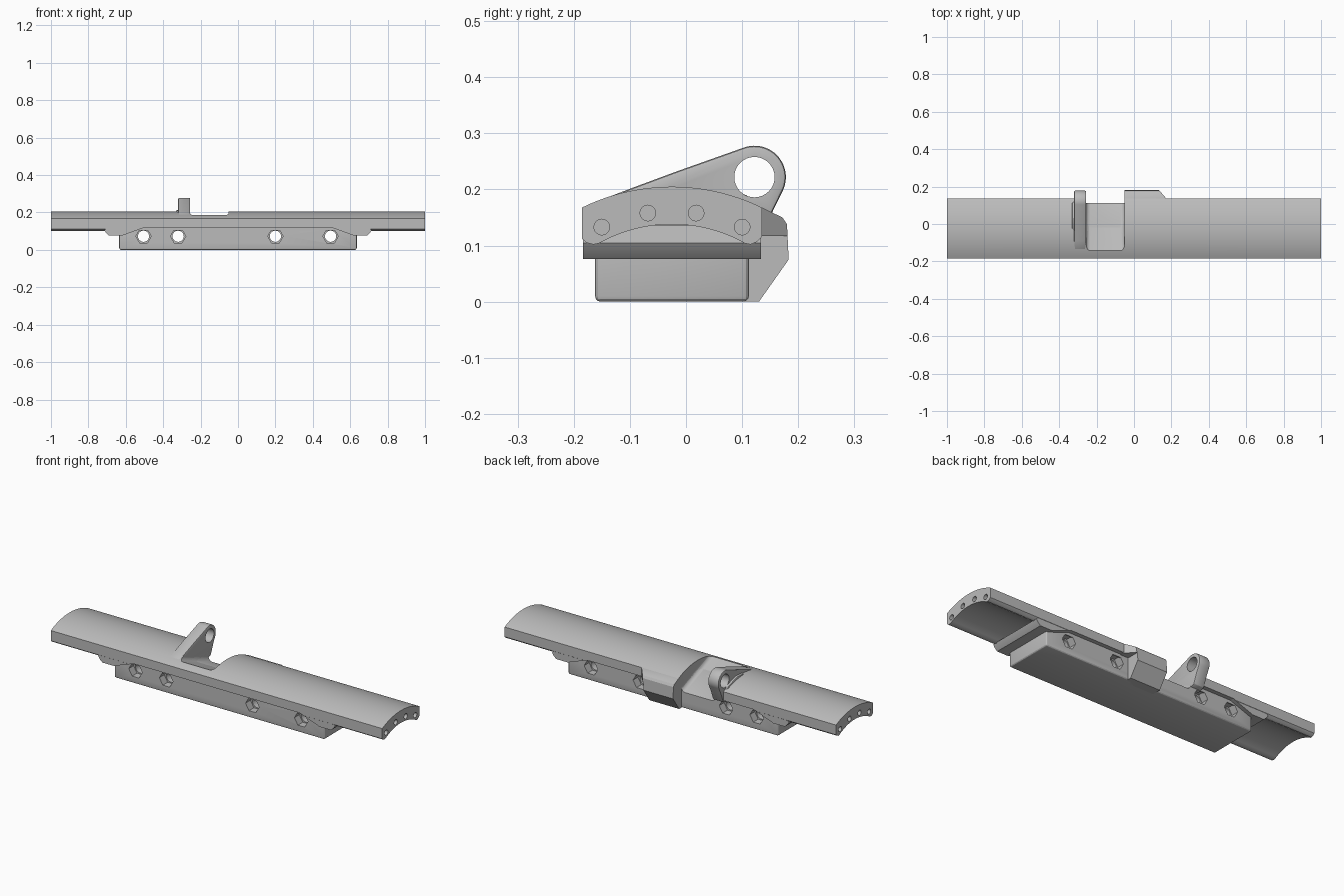
import bpy, bmesh, math
from mathutils import Vector

if "Cube" in bpy.data.objects:
    bpy.data.objects.remove(bpy.data.objects["Cube"], do_unlink=True)

metal = bpy.data.materials.new("grey_metal")
metal.use_nodes = True
GREY = (0.5, 0.5, 0.5, 1)
metal.diffuse_color = GREY
metal.node_tree.nodes["Principled BSDF"].inputs["Base Color"].default_value = GREY

cutters = []


def prism(name, points, axis, a, b):
    """Extrude a 2D profile along an axis: x takes (y, z), y takes (x, z), z takes (x, y)."""
    place = {"x": lambda p, t: (t, p[0], p[1]),
             "y": lambda p, t: (p[0], t, p[1]),
             "z": lambda p, t: (p[0], p[1], t)}[axis]
    bm = bmesh.new()
    face = bm.faces.new([bm.verts.new(place(p, a)) for p in points])
    grown = bmesh.ops.extrude_face_region(bm, geom=[face])["geom"]
    step = Vector(place((0, 0), b - a))
    bmesh.ops.translate(bm, verts=[v for v in grown if isinstance(v, bmesh.types.BMVert)], vec=step)
    bmesh.ops.recalc_face_normals(bm, faces=bm.faces)
    mesh = bpy.data.meshes.new(name)
    bm.to_mesh(mesh)
    bm.free()
    mesh.materials.append(metal)
    obj = bpy.data.objects.new(name, mesh)
    bpy.context.collection.objects.link(obj)
    return obj


def cutter(*args):
    obj = prism(*args)
    obj.hide_render = True
    cutters.append(obj)
    return obj


def bevel(obj, width, segments=3):
    mod = obj.modifiers.new("bevel", "BEVEL")
    mod.width, mod.segments, mod.limit_method = width, segments, "ANGLE"


def cut(obj, tools):
    for tool in tools:
        mod = obj.modifiers.new("cut", "BOOLEAN")
        mod.object, mod.operation, mod.solver = tool, "DIFFERENCE", "EXACT"


def finish(obj):
    """Apply the modifiers and shade smooth with sharp edges kept."""
    graph = bpy.context.evaluated_depsgraph_get()
    mesh = bpy.data.meshes.new_from_object(obj.evaluated_get(graph))
    obj.modifiers.clear()
    obj.data = mesh
    mesh.shade_smooth()
    mesh.set_sharp_from_angle(angle=math.radians(28))


def circle(cx, cy, r, n, start=0.0, sweep=2 * math.pi):
    return [(cx + r * math.cos(start + sweep * i / n),
             cy + r * math.sin(start + sweep * i / n)) for i in range(n)]


def arc(y0, y1, mid, top, sag, n=24):
    """Shallow arch between y0 and y1."""
    half = abs(y1 - y0) / 2
    r = (half * half + sag * sag) / (2 * sag)
    ys = [y0 + (y1 - y0) * i / n for i in range(n + 1)]
    return [(y, top - r + math.sqrt(r * r - (y - mid) ** 2)) for y in ys]


# Arched rail
MID = -0.025
profile = arc(-0.185, 0.135, MID, 0.205, 0.037)
profile += [(0.135, 0.115), (0.127, 0.107), (0.115, 0.102)]
profile += arc(0.105, -0.155, MID, 0.138, 0.034)
profile += [(-0.165, 0.102), (-0.177, 0.105), (-0.185, 0.112)]
rail = prism("arched_rail", profile, "x", -1, 1)

# Base block with rounded edges
base = prism("base_block", [(-0.162, 0), (0.112, 0), (0.112, 0.14), (MID, 0.155), (-0.162, 0.14)],
             "x", -0.635, 0.635)
bevel(base, 0.01)

# Flared pads joining the base ends to the rail
pads = []
for side, s in (("left", 1), ("right", -1)):
    outline = [(0.5, 0.12), (0.62, 0.076), (0.69, 0.076), (0.705, 0.09), (0.715, 0.105),
               (0.68, 0.136), (0.5, 0.136)]
    pads.append(prism(side + "_end_pad", [(s * x, z) for x, z in outline], "y", -0.184, 0.134))

# Rear bolster: lower buttress and upper lip
buttress = prism("rear_buttress", [(0.08, 0), (0.13, 0), (0.183, 0.075), (0.18, 0.138),
                                   (0.172, 0.15), (0.134, 0.167), (0.08, 0.167)],
                 "x", -0.05, 0.13)
lip = prism("rear_lip", [(0.1, 0.117), (0.181, 0.117), (0.18, 0.138), (0.172, 0.15),
                         (0.135, 0.168), (0.1, 0.168)], "x", -0.05, 0.18)
lip_wedge = cutter("lip_wedge", [(0.13, 0.186), (0.178, 0.13), (0.3, 0.13), (0.3, 0.3), (0.13, 0.3)],
                   "z", 0, 0.3)
cut(lip, [lip_wedge])

# Lug with an eye
EYE = (0.122, 0.222)
lug_outline = [(0.1, 0.1), (0.135, 0.11), (0.155, 0.162)]
lug_outline += circle(*EYE, 0.056, 24, math.radians(-25), math.radians(140))
lug_outline += [(-0.02, 0.231), (-0.09, 0.205), (-0.14, 0.186), (-0.12, 0.16)]
lug = prism("lug", lug_outline, "x", -0.32, -0.256)
bevel(lug, 0.006, 2)
cut(lug, [cutter("eye_hole", circle(*EYE, 0.036, 32), "x", -0.5, 0)])
foot = prism("lug_foot", [(-0.06, 0.19), (0.125, 0.16), (0.11, 0.19), (0.03, 0.213), (-0.02, 0.211)],
             "x", -0.332, -0.3)
bevel(foot, 0.008, 2)

# Sloping slot beside the lug
slot = cutter("slot_cutter", [(-0.2, 0.207), (0.3, 0.017), (0.3, 0.35), (-0.2, 0.35)],
              "x", -0.256, -0.05)
bevel(slot, 0.022, 4)

# Recesses under the rail lip, front and back
pocket = [(-0.62, -0.05), (-0.62, 0.08), (-0.5, 0.12), (0.5, 0.12), (0.62, 0.08), (0.62, -0.05)]
recesses = [cutter("front_recess", pocket, "y", -0.3, -0.162),
            cutter("back_recess", pocket, "y", 0.112, 0.3)]

# Small holes in both rail ends
end_holes = []
for y, z in ((-0.15, 0.133), (-0.068, 0.158), (0.018, 0.158), (0.1, 0.133)):
    for s in (-1, 1):
        end_holes.append(cutter("end_hole", circle(y, z, 0.014, 20), "x", s * 0.9, s * 1.1))

# Hexagonal bolt recesses with round bores
bolt_holes = []
for x in (-0.505, -0.32, 0.2, 0.495):
    bolt_holes.append(cutter("bolt_bore", circle(x, 0.073, 0.03, 24), "y", -0.4, 0.4))
    bolt_holes.append(cutter("front_hex", circle(x, 0.073, 0.041, 6), "y", -0.4, -0.12))
    bolt_holes.append(cutter("back_hex", circle(x, 0.073, 0.041, 6), "y", 0.07, 0.4))

cut(rail, [slot] + recesses + end_holes)
cut(base, [slot] + bolt_holes)
for pad in pads:
    cut(pad, bolt_holes)

for part in [rail, base, buttress, lip, lug, foot] + pads:
    finish(part)
for tool in cutters:
    bpy.data.objects.remove(tool, do_unlink=True)
